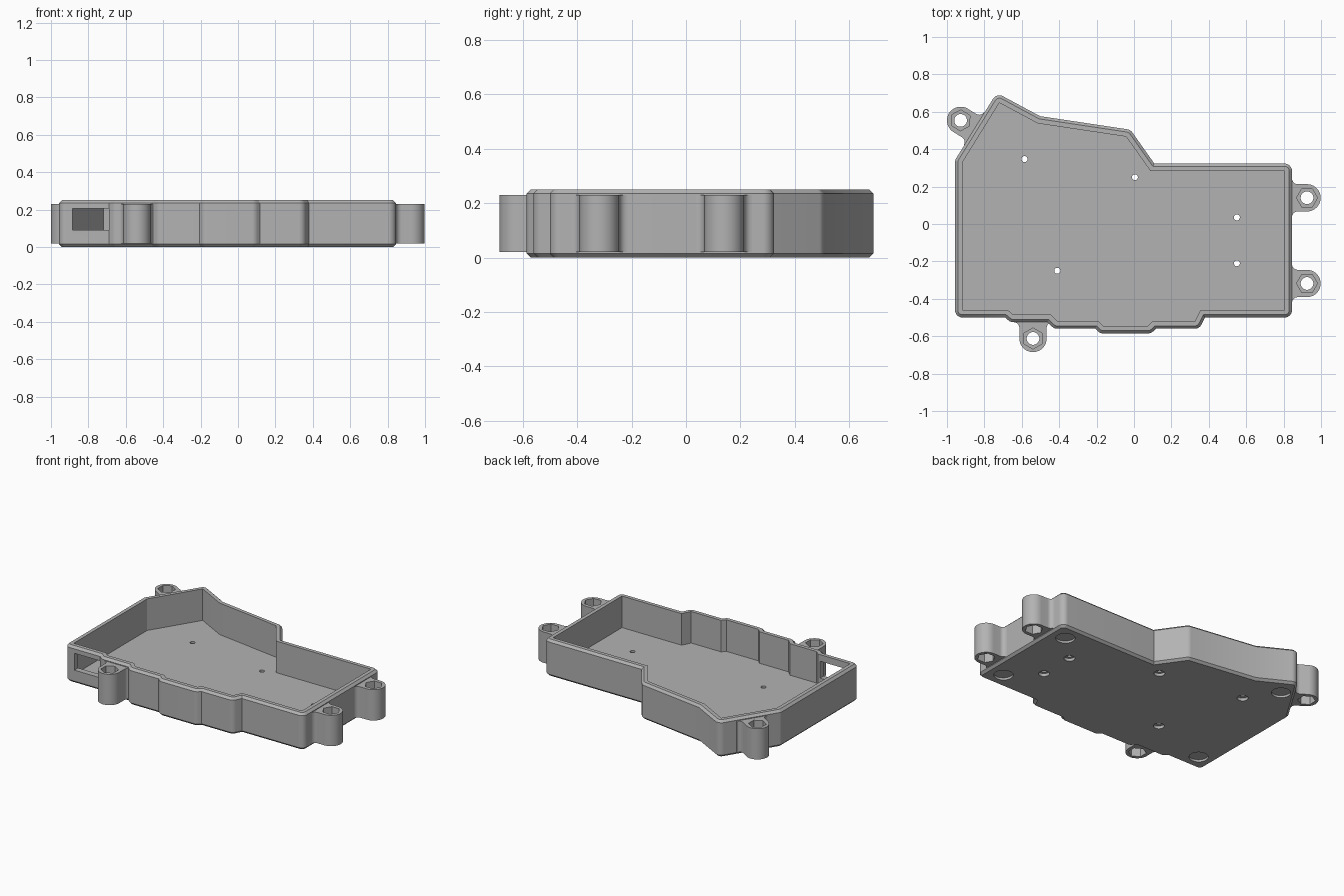
import bpy, bmesh, math
from mathutils import Vector

cube = bpy.data.objects.get("Cube")
if cube:
    bpy.data.objects.remove(cube)

grey = bpy.data.materials.new("plain grey")
grey.use_nodes = True
COLOUR = (0.45, 0.45, 0.45, 1)
grey.diffuse_color = COLOUR
grey.node_tree.nodes["Principled BSDF"].inputs["Base Color"].default_value = COLOUR

WALL, CHAMFER, HEIGHT, FLOOR = 0.04, 0.015, 0.25, 0.035
LUG_R, FILLET, LUG_LOW, LUG_TOP = 0.073, 0.03, 0.02, 0.23


def arc(cx, cy, r, start, end, n):
    """Points on an arc, both ends included, angles in degrees."""
    return [(cx + r * math.cos(math.radians(start + (end - start) * i / n)),
             cy + r * math.sin(math.radians(start + (end - start) * i / n)))
            for i in range(n + 1)]


def circle(cx, cy, r, n=32, turn=0):
    return arc(cx, cy, r, turn, turn + 360, n)[:-1]


def offset(outline, dist, n=8):
    """Grow a counter-clockwise outline, rounding its outward corners."""
    result = []
    for i, p in enumerate(outline):
        p = Vector(p)
        a = (p - Vector(outline[i - 1])).normalized()
        b = (Vector(outline[(i + 1) % len(outline)]) - p).normalized()
        na, nb = Vector((a.y, -a.x)), Vector((b.y, -b.x))
        if a.cross(b) > 0:
            result += [tuple(p + na.lerp(nb, k / n).normalized() * dist)
                       for k in range(n + 1)]
        else:
            result.append(tuple(p + (na + nb) * dist / (1 + na.dot(nb))))
    return result


def loft(name, rings):
    """Closed solid through (points, z) rings of equal size."""
    bm = bmesh.new()
    loops = [[bm.verts.new((x, y, z)) for x, y in pts] for pts, z in rings]
    for low, high in zip(loops, loops[1:]):
        for i in range(len(low)):
            bm.faces.new((low[i - 1], low[i], high[i], high[i - 1]))
    bm.faces.new(loops[0][::-1])
    bm.faces.new(loops[-1])
    bmesh.ops.remove_doubles(bm, verts=bm.verts, dist=1e-5)
    bmesh.ops.recalc_face_normals(bm, faces=bm.faces)
    mesh = bpy.data.meshes.new(name)
    bm.to_mesh(mesh)
    bm.free()
    mesh.materials.append(grey)
    ob = bpy.data.objects.new(name, mesh)
    bpy.context.collection.objects.link(ob)
    return ob


def select(ob):
    bpy.ops.object.select_all(action='DESELECT')
    ob.select_set(True)
    bpy.context.view_layer.objects.active = ob


def cut(target, rings):
    """Subtract a lofted solid from the target."""
    cutter = loft("cutter", rings)
    cutter.hide_render = True
    mod = target.modifiers.new("cut", 'BOOLEAN')
    mod.operation, mod.solver, mod.object = 'DIFFERENCE', 'EXACT', cutter
    select(target)
    bpy.ops.object.modifier_apply(modifier=mod.name)
    bpy.data.objects.remove(cutter)


def smooth(ob):
    select(ob)
    bpy.ops.object.shade_smooth_by_angle(angle=math.radians(30))


# Tray: cavity outline, grown outwards for the wall and its chamfers
cavity = [(-0.917, -0.46), (-0.675, -0.46), (-0.645, -0.485), (-0.445, -0.485),
          (-0.41, -0.52), (-0.19, -0.52), (-0.165, -0.545), (0.075, -0.545),
          (0.1, -0.52), (0.325, -0.52), (0.355, -0.46), (0.805, -0.46),
          (0.805, 0.283), (0.088, 0.283), (-0.042, 0.467), (-0.515, 0.538),
          (-0.72, 0.648), (-0.917, 0.33)]
inner = offset(cavity, 0)
outer = offset(cavity, WALL)
edge = offset(cavity, WALL - CHAMFER)
tray = loft("tray", [(edge, 0), (outer, CHAMFER), (outer, HEIGHT - CHAMFER),
                     (edge, HEIGHT), (inner, HEIGHT), (inner, FLOOR)])

# Port window in the front wall
port = [(-0.885, -0.56), (-0.69, -0.56), (-0.69, -0.4), (-0.885, -0.4)]
cut(tray, [(port, 0.09), (port, 0.205)])

# Counterbored screw holes through the floor
for x, y in [(-0.585, 0.347), (0.005, 0.25), (0.55, 0.035), (0.55, -0.21), (-0.41, -0.25)]:
    wide, narrow = circle(x, y, 0.034), circle(x, y, 0.016)
    cut(tray, [(wide, -0.02), (wide, 0.02), (narrow, 0.02), (narrow, 0.1)])

# Round foot recesses underneath
for x, y in [(0.73, 0.21), (0.73, -0.385), (-0.845, -0.385), (-0.725, 0.55)]:
    foot = circle(x, y, 0.06)
    cut(tray, [(foot, -0.02), (foot, 0.015)])
smooth(tray)

# Mounting lugs: name, centre, outward angle, distance to the wall
lugs = [("lug_left_back", 0.925, 0.14, 0, 0.08),
        ("lug_left_front", 0.925, -0.318, 0, 0.08),
        ("lug_front", -0.54, -0.612, -90, 0.087),
        ("lug_right_back", -0.927, 0.554, 148.4, 0.083)]
for name, cx, cy, turn, d in lugs:
    flare = arc(-d + FILLET, LUG_R + FILLET, FILLET, -90, -180, 6)
    half = flare + [(-d - 0.02, LUG_R + FILLET)]
    profile = (arc(0, 0, LUG_R, -90, 90, 20) + half
               + [(u, -v) for u, v in reversed(half)])
    c, s = math.cos(math.radians(turn)), math.sin(math.radians(turn))
    placed = [(cx + u * c - v * s, cy + u * s + v * c) for u, v in profile]
    lug = loft(name, [(placed, LUG_LOW), (placed, LUG_TOP)])
    bore = circle(cx, cy, 0.034)
    cut(lug, [(bore, -0.1), (bore, 0.4)])
    nut = circle(cx, cy, 0.056, 6, turn)
    cut(lug, [(nut, LUG_TOP - 0.07), (nut, 0.4)])
    cut(lug, [(nut, -0.1), (nut, LUG_LOW + 0.07)])
    smooth(lug)
